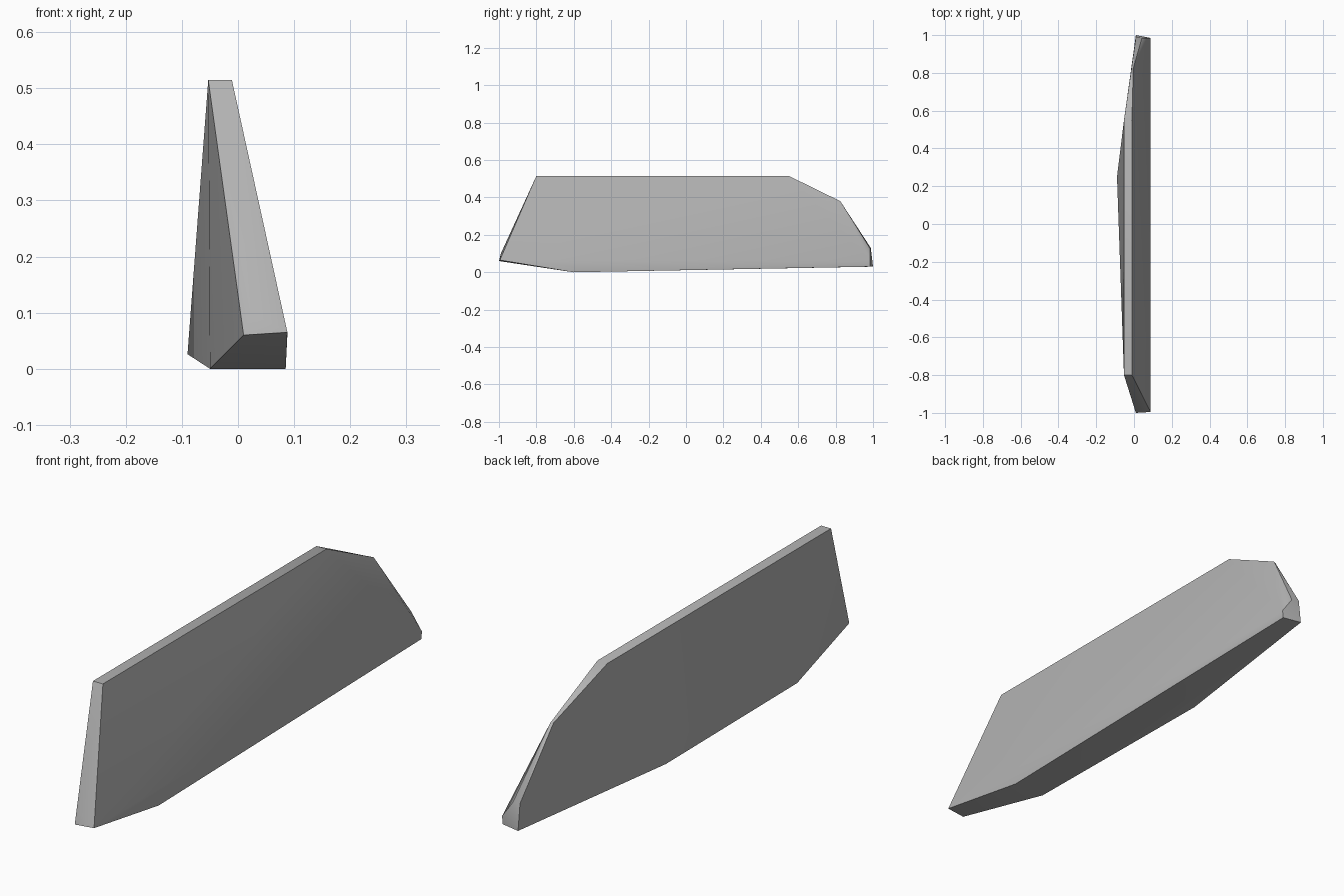
import bpy, bmesh, math

cube = bpy.data.objects.get("Cube")
if cube:
    bpy.data.objects.remove(cube, do_unlink=True)

# One plain stone grey
stone = bpy.data.materials.new("stone_grey")
stone.use_nodes = True
colour = (0.45, 0.45, 0.45, 1)
stone.diffuse_color = colour
stone.node_tree.nodes["Principled BSDF"].inputs["Base Color"].default_value = colour

# Side outline of each face of the slab: (x, y, z)
thin_face = [
    (-0.053, -0.80, 0.515), (-0.053, 0.55, 0.515),   # top edge
    (-0.014, 0.82, 0.38), (0.01, 0.988, 0.13),       # rounded back
    (0.01, 1.00, 0.03), (-0.09, 0.25, 0.026),        # bulging foot
    (-0.05, -0.60, 0.0), (0.01, -1.00, 0.06),
    (0.022, -0.99, 0.10),                            # chipped nose
]
thick_face = [
    (-0.011, -0.80, 0.515), (-0.011, 0.55, 0.515),
    (-0.004, 0.825, 0.38), (0.042, 0.985, 0.125),
    (0.088, 0.985, 0.06), (0.085, 0.985, 0.03),
    (0.085, -0.60, 0.0), (0.088, -0.995, 0.065),
]

# Chiselled slab: the faceted hull between the two outlines
bm = bmesh.new()
for point in thin_face + thick_face:
    bm.verts.new(point)
hull = bmesh.ops.convex_hull(bm, input=bm.verts)
loose = [v for v in bm.verts if not v.link_faces]
bmesh.ops.delete(bm, geom=loose, context='VERTS')
bmesh.ops.recalc_face_normals(bm, faces=bm.faces)
mesh = bpy.data.meshes.new("stone_slab")
bm.to_mesh(mesh)
bm.free()

slab = bpy.data.objects.new("stone_slab", mesh)
mesh.materials.append(stone)
bpy.context.collection.objects.link(slab)
bpy.ops.object.select_all(action='DESELECT')
slab.select_set(True)
bpy.context.view_layer.objects.active = slab
bpy.ops.object.shade_smooth_by_angle(angle=math.radians(30))
